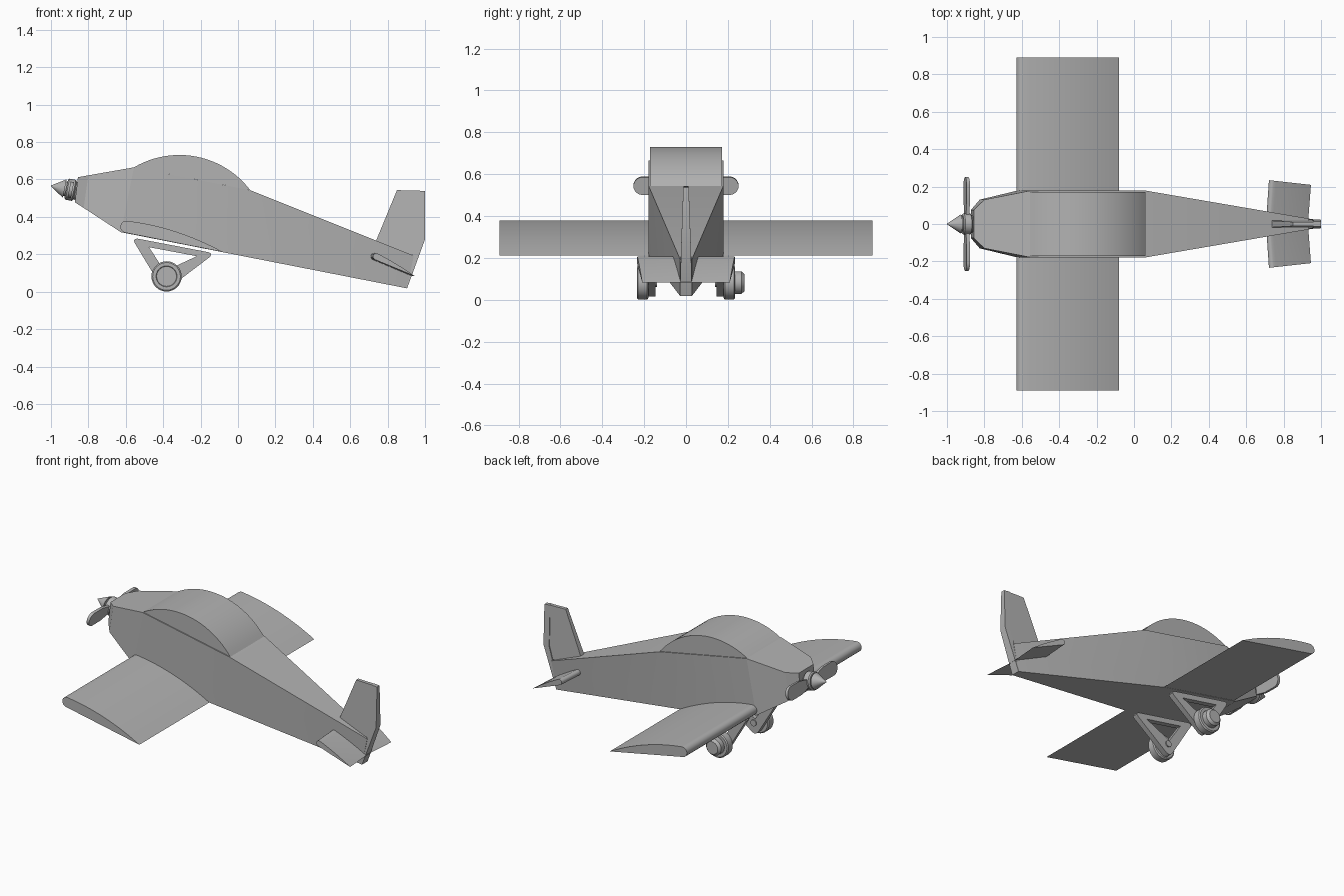
import bpy, bmesh, math
from mathutils import Vector, Matrix

cube = bpy.data.objects.get("Cube")
if cube:
    bpy.data.objects.remove(cube)

grey = bpy.data.materials.new("plain grey")
grey.use_nodes = True
GREY = (0.45, 0.45, 0.45, 1)
grey.diffuse_color = GREY
grey.node_tree.nodes["Principled BSDF"].inputs["Base Color"].default_value = GREY


def finish(name, bm, angle=30):
    bmesh.ops.remove_doubles(bm, verts=bm.verts, dist=1e-5)
    bmesh.ops.recalc_face_normals(bm, faces=bm.faces)
    mesh = bpy.data.meshes.new(name)
    bm.to_mesh(mesh)
    bm.free()
    mesh.materials.append(grey)
    ob = bpy.data.objects.new(name, mesh)
    bpy.context.collection.objects.link(ob)
    bpy.ops.object.select_all(action='DESELECT')
    ob.select_set(True)
    bpy.context.view_layer.objects.active = ob
    bpy.ops.object.shade_smooth_by_angle(angle=math.radians(angle))
    return ob


def loft(name, rings, angle=30):
    """Skin a list of equal-length rings and cap both ends."""
    bm = bmesh.new()
    loops = [[bm.verts.new(p) for p in ring] for ring in rings]
    n = len(loops[0])
    for a, b in zip(loops, loops[1:]):
        for i in range(n):
            j = (i + 1) % n
            bm.faces.new((a[i], a[j], b[j], b[i]))
    bm.faces.new(loops[0])
    bm.faces.new(loops[-1][::-1])
    return finish(name, bm, angle)


def prism(name, pts, y0, y1):
    """Side profile in x, z extruded across y."""
    return loft(name, [[(x, y, z) for x, z in pts] for y in (y0, y1)])


def lathe(name, profile, origin, axis, seg=32):
    """Revolve (distance, radius) pairs about an axis."""
    turn = Vector(axis).to_track_quat('Z', 'Y')
    rings = []
    for d, r in profile:
        ring = [(r * math.cos(2 * math.pi * i / seg), r * math.sin(2 * math.pi * i / seg), d)
                for i in range(seg)]
        rings.append([turn @ Vector(p) + Vector(origin) for p in ring])
    return loft(name, rings)


# Fuselage: stations given as top point, bottom point, half width
stations = [((-.856, .612), (-.872, .478), .075),
            ((-.80, .622), (-.825, .448), .13),
            ((-.556, .665), (-.626, .318), .178),
            ((.065, .543), (-.09, .213), .178),
            ((.94, .193), (.904, .018), .028)]
loft("fuselage", [[(t[0], w, t[1]), (t[0], -w, t[1]), (b[0], -w, b[1]), (b[0], w, b[1])]
                  for t, b, w in stations], 12)

# Canopy: circular arc over the cockpit
centre, radius = Vector((-.314, .254)), .477
a0, a1 = math.radians(120.5), math.radians(37.3)
arc = []
for i in range(25):
    a = a0 + (a1 - a0) * i / 24
    arc.append(centre + radius * Vector((math.cos(a), math.sin(a))))
prism("canopy", arc, -.172, .172)


# Aerofoil: round nose, arched top and flat underside between two points
def aerofoil(lead, trail, thick, nose):
    lead, trail = Vector(lead), Vector(trail)
    chord = trail - lead
    up = Vector((-chord.y, chord.x)).normalized()
    c = chord.length
    pts = []
    for i in range(9):
        a = -math.pi / 2 - math.pi * i / 8
        pts.append((nose + nose * math.cos(a), nose + nose * math.sin(a)))
    for i in range(1, 17):
        t = i / 16
        x = nose + (c - nose) * t
        pts.append((x, 2 * nose * (1 - t) + 4 * thick * t * (1 - t)))
    return [lead + chord.normalized() * x + up * h for x, h in pts]


prism("wing", aerofoil((-.635, .322), (-.08, .212), .026, .032), -.89, .89)

# Tailplane: swept halves with slanted tips
tail = aerofoil((.70, .178), (.93, .083), .004, .018)
rings = []
for y, shift in ((-.235, .016), (0, 0), (.235, .016)):
    rings.append([(p.x + shift, y * (1 - .11 * (p.x - .7) / .23), p.y) for p in tail])
loft("tailplane", rings)


# Fin and rudder: side outlines that thin towards the top
def upright(name, pts, low, high):
    def half(z):
        return low + (high - low) * min(max((z - .1) / .44, 0), 1)
    return loft(name, [[(x, s * half(z), z) for x, z in pts] for s in (-1, 1)])


upright("fin", [(.735, .265), (.85, .543), (.965, .54), (.965, .2), (.76, .2)], .022, .011)
upright("rudder", [(.96, .541), (1, .537), (1, .28), (.904, .018), (.89, .06), (.935, .2), (.96, .28)],
        .029, .013)

# Spinner and hub on the tilted thrust line
back = Vector((.981, 0, -.196))
tip = Vector((-1, 0, .566))
lathe("spinner", [(0, .002), (.075, .05), (.075, .04), (.085, .04)], tip, back)
lathe("propeller_hub", [(.083, .05), (.09, .057), (.125, .057), (.132, .048), (.16, .048)], tip, back)

# Propeller: two round-ended paddles
frame = Matrix((back, Vector((0, 1, 0)), Vector((.196, 0, .981)))).transposed()
for side, label in ((-1, "right"), (1, "left")):
    outline = [(0, -.022), (.06, -.028), (.12, -.042)]
    for i in range(13):
        a = -math.pi / 2 + math.pi * i / 12
        outline.append((.208 + .043 * math.cos(a), .043 * math.sin(a)))
    outline += [(.12, .042), (.06, .028), (0, .022)]
    loft("propeller_blade_" + label,
         [[tip + frame @ Vector((d, side * y, h)) for y, h in outline] for d in (.099, .117)])


# Undercarriage: triangular frames with an open middle
def gear_frame(name, y0, y1):
    outer = [(-.57, .29), (-.125, .205), (-.395, .0)]
    inner = [(-.476, .238), (-.22, .19), (-.392, .11)]
    bm = bmesh.new()
    o, n = [[[bm.verts.new((x, y, z)) for x, z in tri] for y in (y0, y1)] for tri in (outer, inner)]
    for i in range(3):
        j = (i + 1) % 3
        for k in (0, 1):
            bm.faces.new((o[k][i], o[k][j], n[k][j], n[k][i]))
        for t in (o, n):
            bm.faces.new((t[0][i], t[0][j], t[1][j], t[1][i]))
    corners = [e for e in bm.edges if {e.verts[0], e.verts[1]} in [{o[0][i], o[1][i]} for i in range(3)]]
    bmesh.ops.bevel(bm, geom=corners, offset=.035, segments=3, affect='EDGES', profile=.5)
    finish(name, bm)


AXLE_X, AXLE_Z = -.382, .082
for side, label in ((-1, "right"), (1, "left")):
    gear_frame("gear_frame_" + label, side * .145, side * .18)
    spot, out = (AXLE_X, 0, AXLE_Z), (0, side, 0)
    lathe("wheel_" + label, [(.18, .074), (.186, .081), (.229, .081), (.235, .074),
                             (.235, .056), (.228, .053)], spot, out)
    lathe("axle_" + label, [(.138, .02), (.234, .02)], spot, out)
# Hub cap on the left wheel
lathe("hub_cap_left", [(.22, .054), (.265, .054), (.28, .04)], (AXLE_X, 0, AXLE_Z), (0, 1, 0))
